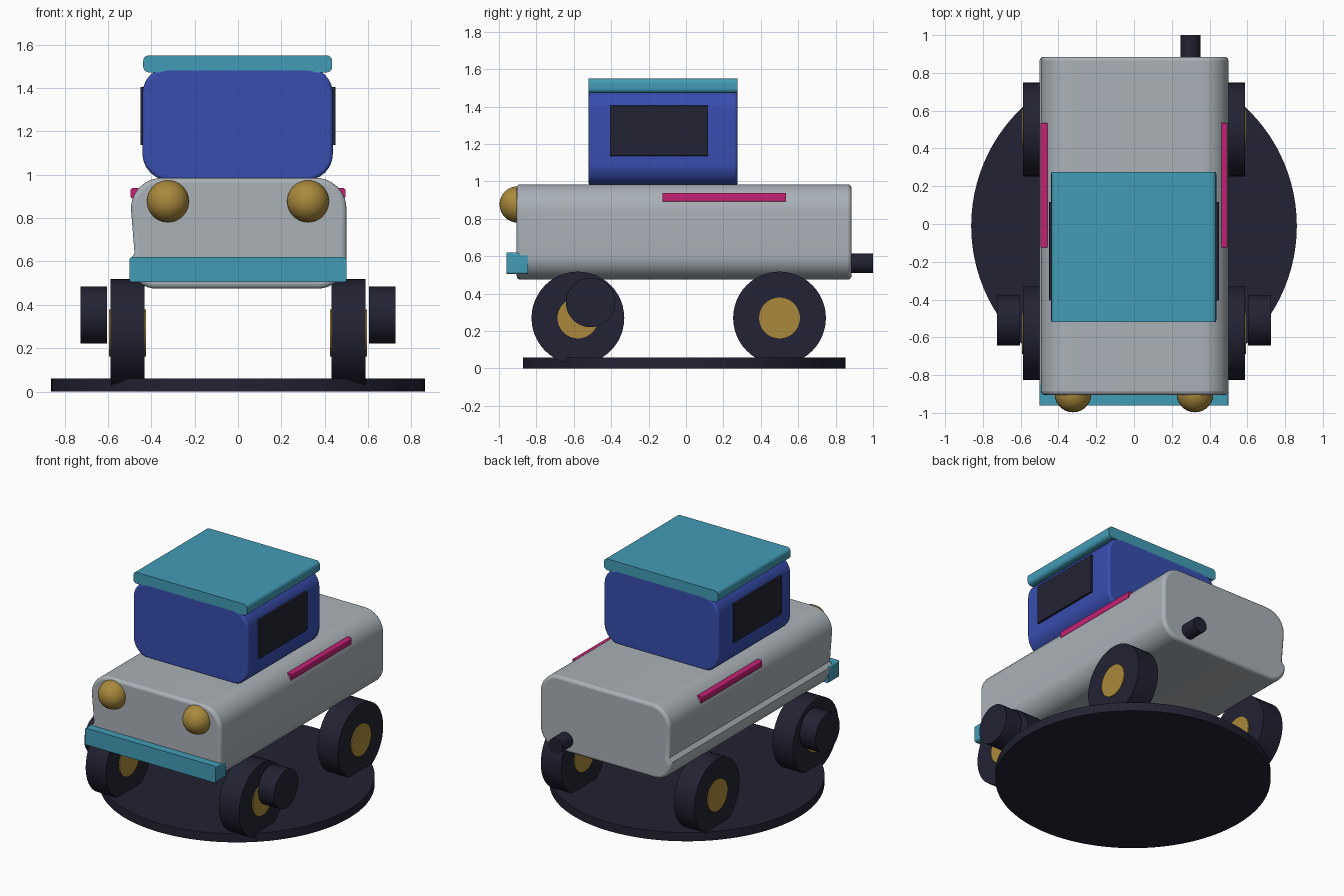
import bpy
import bmesh
import math
from mathutils import Matrix, Vector

if "Cube" in bpy.data.objects:
    bpy.data.objects.remove(bpy.data.objects["Cube"], do_unlink=True)


def material(name, rgb):
    mat = bpy.data.materials.new(name)
    mat.use_nodes = True
    mat.diffuse_color = (*rgb, 1)
    mat.node_tree.nodes["Principled BSDF"].inputs["Base Color"].default_value = (*rgb, 1)
    return mat


grey = material("light grey", (0.40, 0.44, 0.47))
blue = material("blue", (0.04, 0.075, 0.43))
teal = material("teal", (0.055, 0.33, 0.47))
gold = material("gold", (0.40, 0.25, 0.045))
dark = material("dark navy", (0.016, 0.016, 0.033))
pink = material("magenta", (0.55, 0.015, 0.17))


def finish(name, bm, mat, bevel=0):
    """Turn a bmesh into a smooth-shaded object with optional edge bevel."""
    bmesh.ops.recalc_face_normals(bm, faces=bm.faces)
    mesh = bpy.data.meshes.new(name)
    bm.to_mesh(mesh)
    bm.free()
    mesh.materials.append(mat)
    obj = bpy.data.objects.new(name, mesh)
    bpy.context.collection.objects.link(obj)
    if bevel:
        mod = obj.modifiers.new("bevel", "BEVEL")
        mod.width = bevel
        mod.segments = 3
        mod.limit_method = "ANGLE"
        mod.angle_limit = math.radians(60)
    bpy.ops.object.select_all(action="DESELECT")
    obj.select_set(True)
    bpy.context.view_layer.objects.active = obj
    bpy.ops.object.shade_smooth_by_angle(angle=math.radians(35))
    return obj


def prism(name, corners, y0, y1, mat, bevel=0, steps=8):
    """Extrude an x-z outline along y; each corner is (x, z, radius)."""
    outline = []
    for i, (x, z, r) in enumerate(corners):
        p = Vector((x, z))
        if r == 0:
            outline.append(p)
            continue
        a = (Vector(corners[i - 1][:2]) - p).normalized()
        b = (Vector(corners[(i + 1) % len(corners)][:2]) - p).normalized()
        half = a.angle(b) / 2
        centre = p + (a + b).normalized() * r / math.sin(half)
        start = p + a * r / math.tan(half) - centre
        end = p + b * r / math.tan(half) - centre
        for k in range(steps + 1):
            spoke = start.lerp(end, k / steps).normalized() * r
            outline.append(centre + spoke)
    bm = bmesh.new()
    face = bm.faces.new([bm.verts.new((p.x, y0, p.y)) for p in outline])
    ext = bmesh.ops.extrude_face_region(bm, geom=[face], use_keep_orig=True)
    moved = [v for v in ext["geom"] if isinstance(v, bmesh.types.BMVert)]
    bmesh.ops.translate(bm, verts=moved, vec=(0, y1 - y0, 0))
    return finish(name, bm, mat, bevel)


def round_box(name, x0, x1, y0, y1, z0, z1, r, mat, bevel=0):
    corners = [(x0, z0, r), (x1, z0, r), (x1, z1, r), (x0, z1, r)]
    return prism(name, corners, y0, y1, mat, bevel)


def cylinder(name, centre, radius, depth, axis, mat, sides=48):
    bm = bmesh.new()
    turn = Vector((0, 0, 1)).rotation_difference(Vector(axis)).to_matrix().to_4x4()
    bmesh.ops.create_cone(bm, cap_ends=True, segments=sides, radius1=radius, radius2=radius,
                          depth=depth, matrix=Matrix.Translation(centre) @ turn)
    return finish(name, bm, mat)


X, Y, Z = (1, 0, 0), (0, 1, 0), (0, 0, 1)

# Round stand
cylinder("stand", (0, -0.01, 0.03), 0.862, 0.06, Z, dark, 96)

# Body, with an inward-leaning flank and low ledge on one side
prism("body", [(-0.5, 0.475, 0.12), (0.5, 0.475, 0.13), (0.5, 0.985, 0.14),
               (-0.505, 0.985, 0.14), (-0.477, 0.635, 0), (-0.5, 0.61, 0)],
      -0.905, 0.885, grey, 0.02)

# Cab and roof
round_box("cab", -0.44, 0.437, -0.52, 0.275, 0.975, 1.495, 0.12, blue, 0.015)
round_box("roof", -0.437, 0.434, -0.52, 0.275, 1.472, 1.55, 0.025, teal)

# Bumper and exhaust
round_box("bumper", -0.5, 0.5, -0.96, -0.845, 0.505, 0.62, 0.012, teal)
cylinder("exhaust", (0.298, 0.93, 0.563), 0.053, 0.14, Y, dark, 32)

# Parts repeated on both sides
for side, s in (("left", 1), ("right", -1)):
    xs = sorted((s * 0.43, s * 0.45))
    round_box(side + "_window", *xs, -0.405, 0.117, 1.137, 1.405, 0.004, dark)
    xs = sorted((s * 0.455, s * 0.495))
    round_box(side + "_stripe", *xs, -0.125, 0.535, 0.89, 0.938, 0.01, pink)

    bm = bmesh.new()
    bmesh.ops.create_uvsphere(bm, u_segments=32, v_segments=16, radius=0.097,
                              matrix=Matrix.Translation((s * 0.323, -0.9, 0.877)))
    finish(side + "_headlight", bm, gold)

    for end, y in (("front", -0.578), ("rear", 0.5)):
        cylinder(f"{end}_{side}_wheel", (s * 0.509, y, 0.27), 0.248, 0.156, X, dark)
        cylinder(f"{end}_{side}_hub", (s * 0.509, y, 0.27), 0.109, 0.17, X, gold)
    cylinder(f"{side}_side_knob", (s * 0.665, -0.51, 0.353), 0.132, 0.122, X, dark)
